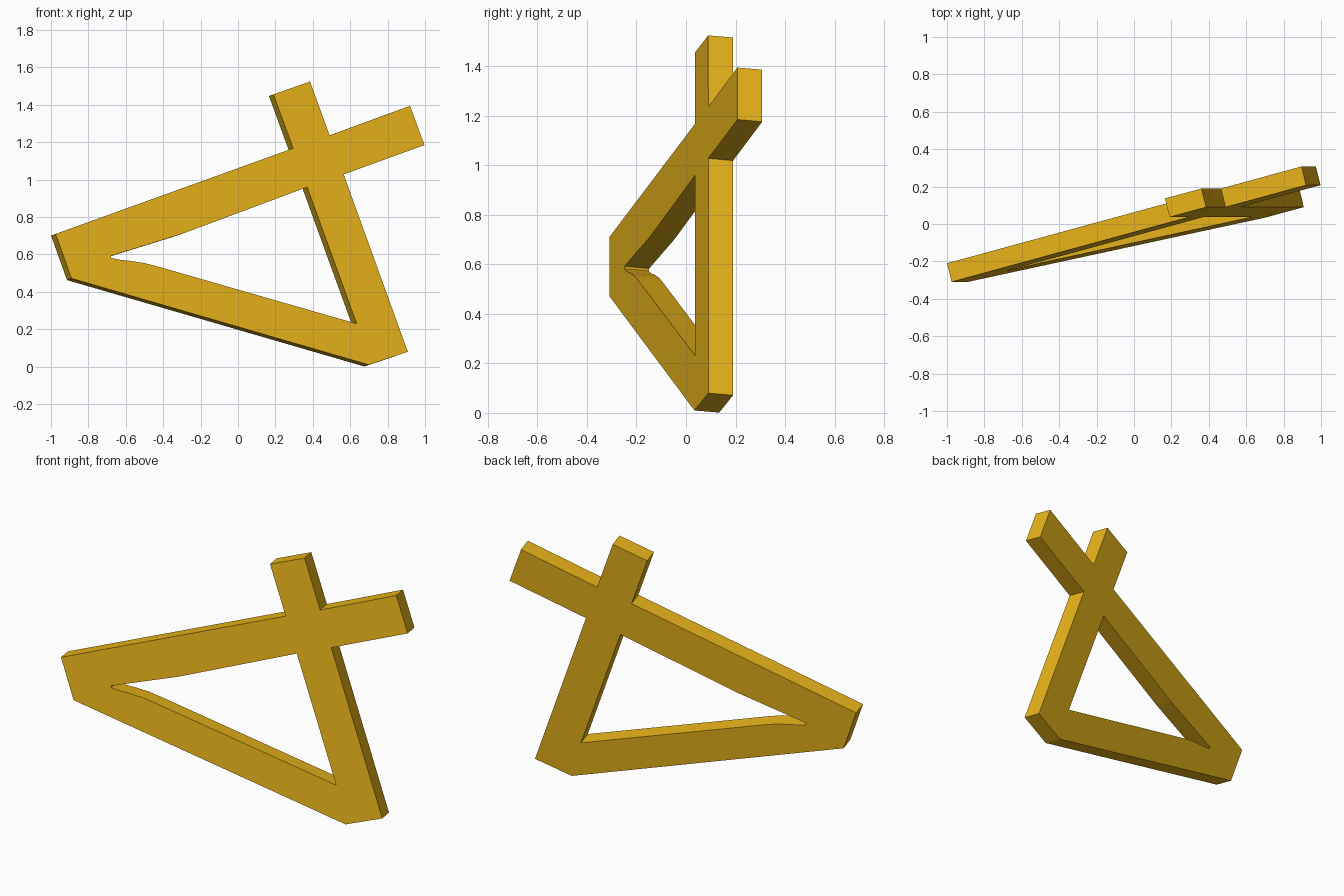
import bpy, bmesh
from mathutils import Vector

if "Cube" in bpy.data.objects:
    bpy.data.objects.remove(bpy.data.objects["Cube"])

# Tilted slab: the front face lies in the plane y = A + B*x + C*z
A, B, C = -0.136, 0.2415, 0.087
BACK = Vector((-0.0245, 0.1, -0.0088))   # front-to-back thickness

# Outline of the crossed bars, seen from the front (x, z)
outline = [(-0.975, 0.71), (-0.89, 0.472), (0.70, 0.01), (0.908, 0.08),
           (0.565, 1.028), (0.997, 1.185), (0.92, 1.395), (0.49, 1.237),
           (0.385, 1.525), (0.19, 1.456), (0.295, 1.168)]
# Triangular opening with its softened tip
opening = [(0.635, 0.23), (-0.43, 0.536), (-0.50, 0.554), (-0.57, 0.565),
           (-0.64, 0.573), (-0.68, 0.582), (-0.68, 0.592), (-0.30, 0.71),
           (0.37, 0.96)]

bm = bmesh.new()


def add_loop(points):
    vs = [bm.verts.new((x, A + B * x + C * z, z)) for x, z in points]
    return [bm.edges.new((v, vs[i - 1])) for i, v in enumerate(vs)]


# Fill the front face between both loops, then extrude it to the back
edges = add_loop(outline) + add_loop(opening)
bmesh.ops.triangle_fill(bm, use_beauty=True, use_dissolve=False,
                        edges=edges, normal=-BACK.normalized())
result = bmesh.ops.extrude_face_region(bm, geom=bm.faces[:], use_keep_orig=True)
moved = [g for g in result["geom"] if isinstance(g, bmesh.types.BMVert)]
bmesh.ops.translate(bm, verts=moved, vec=BACK)
bmesh.ops.recalc_face_normals(bm, faces=bm.faces[:])

mesh = bpy.data.meshes.new("crossed_bar_frame")
bm.to_mesh(mesh)
bm.free()
frame = bpy.data.objects.new("crossed_bar_frame", mesh)
bpy.context.collection.objects.link(frame)

# Golden yellow finish
gold = bpy.data.materials.new("golden_yellow")
gold.diffuse_color = (0.80, 0.45, 0.01, 1)
gold.use_nodes = True
gold.node_tree.nodes["Principled BSDF"].inputs["Base Color"].default_value = gold.diffuse_color
mesh.materials.append(gold)
